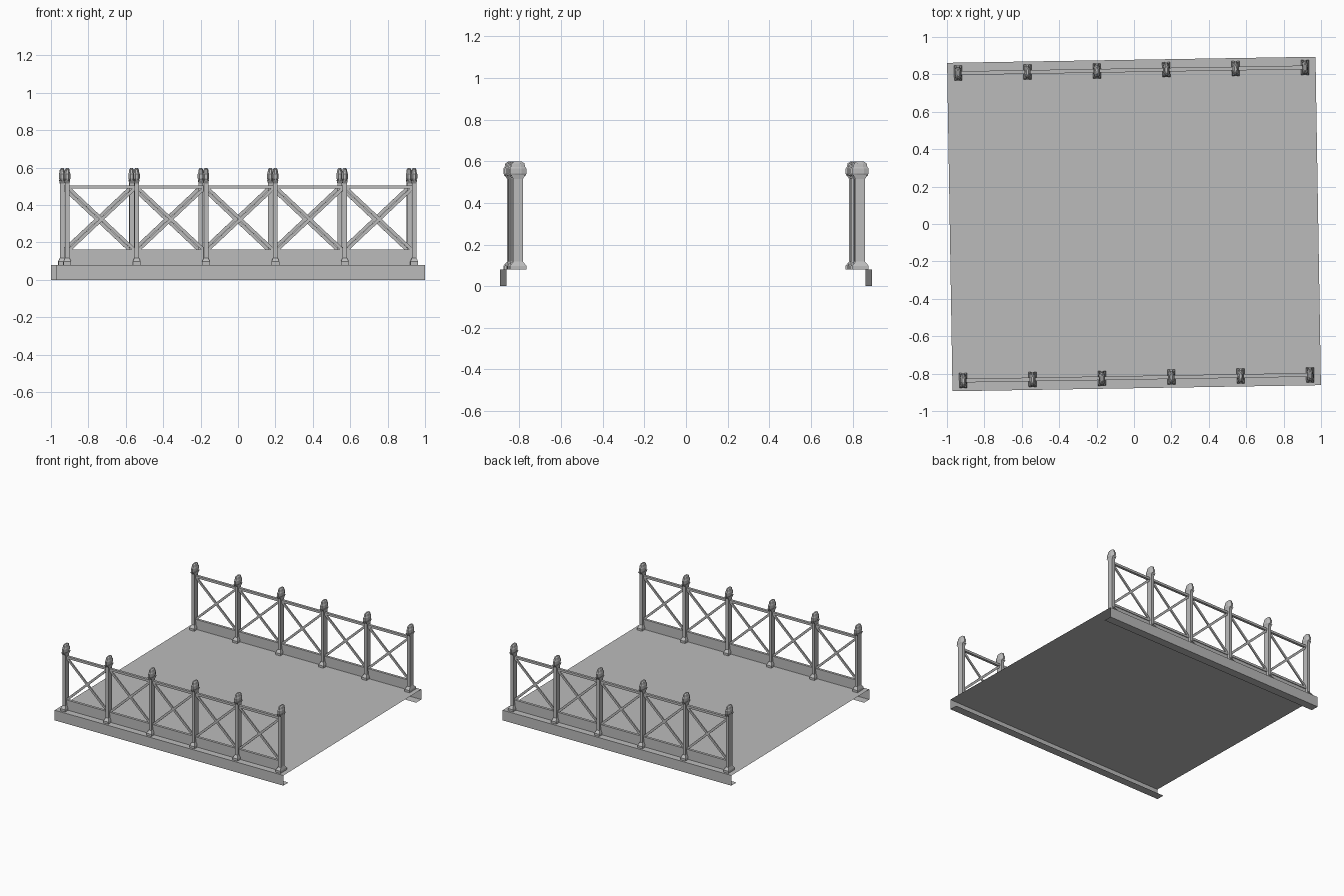
import bpy, bmesh, math
from mathutils import Matrix, Vector

cube = bpy.data.objects.get("Cube")
if cube:
    bpy.data.objects.remove(cube, do_unlink=True)

grey = bpy.data.materials.new("plain_grey")
grey.use_nodes = True
grey.diffuse_color = (0.5, 0.5, 0.5, 1)
grey.node_tree.nodes["Principled BSDF"].inputs["Base Color"].default_value = (0.5, 0.5, 0.5, 1)

TURN = Matrix.Rotation(0.0165, 4, 'Z')   # whole bridge sits slightly turned
HALF_X, HALF_Y, DECK = 0.985, 0.878, 0.08
ROW_Y, FIRST_X, STEP, POSTS = 0.822, -0.927, 0.371, 6


def finish(name, bm):
    mesh = bpy.data.meshes.new(name)
    bmesh.ops.recalc_face_normals(bm, faces=bm.faces)
    bm.to_mesh(mesh)
    bm.free()
    mesh.materials.append(grey)
    obj = bpy.data.objects.new(name, mesh)
    obj.matrix_world = TURN
    bpy.context.collection.objects.link(obj)
    return obj


def box(bm, centre, size, tilt=0):
    m = Matrix.Translation(centre) @ Matrix.Rotation(tilt, 4, 'Y') @ Matrix.Diagonal((*size, 1))
    bmesh.ops.create_cube(bm, size=1, matrix=m)


def loft(bm, cx, cy, rings, sides):
    """Stack rings of (z, half width x, half width y) and cap both ends."""
    start = math.pi / sides
    grow = 1 / math.cos(start)
    loops = []
    for z, hx, hy in rings:
        angles = [start + math.tau * i / sides for i in range(sides)]
        loops.append([bm.verts.new((cx + hx * grow * math.cos(a), cy + hy * grow * math.sin(a), z))
                      for a in angles])
    for low, high in zip(loops, loops[1:]):
        for i in range(sides):
            j = (i + 1) % sides
            bm.faces.new((low[i], low[j], high[j], high[i]))
    bm.faces.new(loops[0][::-1])
    bm.faces.new(loops[-1])


# Deck sheet with a fascia and inward bottom flange along each long edge
bm = bmesh.new()
section = [(-HALF_Y + 0.065, 0), (-HALF_Y, 0), (-HALF_Y, DECK),
           (HALF_Y, DECK), (HALF_Y, 0), (HALF_Y - 0.065, 0)]
ends = [[bm.verts.new((x, y, z)) for y, z in section] for x in (-HALF_X, HALF_X)]
for i in range(len(section) - 1):
    bm.faces.new((ends[0][i], ends[1][i], ends[1][i + 1], ends[0][i + 1]))
finish("deck", bm)

SHAFT = [(DECK, 0.021, 0.040), (0.097, 0.021, 0.040), (0.118, 0.012, 0.023),
         (0.515, 0.012, 0.023), (0.535, 0.016, 0.036)]
FINIAL = [(0.528, 0.010, 0.034), (0.542, 0.017, 0.040), (0.565, 0.017, 0.040),
          (0.573, 0.014, 0.034), (0.590, 0.012, 0.030), (0.598, 0.006, 0.018)]

for side, y in (("front", -ROW_Y), ("back", ROW_Y)):
    xs = [FIRST_X + STEP * i for i in range(POSTS)]

    # Posts with flared foot and head
    bm = bmesh.new()
    for x in xs:
        loft(bm, x, y, SHAFT, 4)
    finish(side + "_posts", bm)

    # Rounded finials
    bm = bmesh.new()
    for x in xs:
        loft(bm, x, y, FINIAL, 8)
    finish(side + "_finials", bm)

    # Long rails and the kick panel under them
    length = STEP * (POSTS - 1)
    bm = bmesh.new()
    for z in (0.152, 0.496):
        box(bm, (0, y, z), (length, 0.02, 0.018))
    finish(side + "_rails", bm)
    bm = bmesh.new()
    box(bm, (0, y, 0.112), (length, 0.008, 0.064))
    finish(side + "_kick_panel", bm)

    # Crossed braces in every bay
    bm = bmesh.new()
    rise = 0.326
    run = STEP - 0.024
    for x in xs[:-1]:
        for sign in (-1, 1):
            box(bm, (x + STEP / 2, y, 0.324), (math.hypot(rise, run), 0.01, 0.017),
                sign * math.atan2(rise, run))
    finish(side + "_braces", bm)
